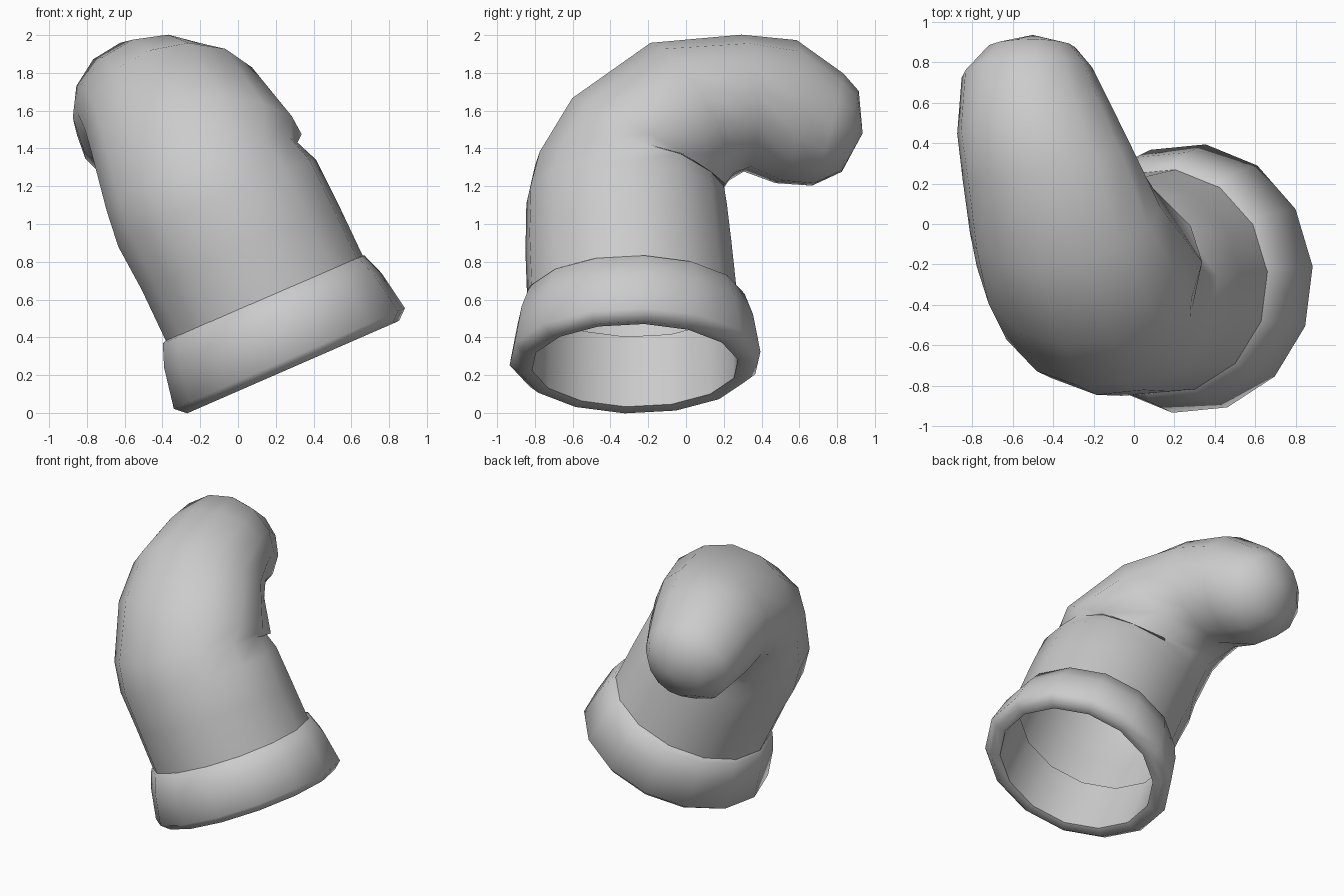
import bpy, bmesh, math
from mathutils import Vector

if "Cube" in bpy.data.objects:
    bpy.data.objects.remove(bpy.data.objects["Cube"])

SIDES = 14


def sweep(name, rings, cap_tip=None, angle=50, roll=0.0, phase=0.2):
    """Skin a tube through rings of (centre, direction, side radius, other radius)."""
    bm = bmesh.new()
    loops = []
    for c, d, ru, rv in rings:
        t = Vector(d).normalized()
        u = Vector((1, 0, roll))
        u = (u - t * u.dot(t)).normalized()
        v = t.cross(u)
        loop = []
        for i in range(SIDES):
            a = 2 * math.pi * (i + phase) / SIDES
            loop.append(bm.verts.new(Vector(c) + u * ru * math.cos(a) + v * rv * math.sin(a)))
        loops.append(loop)
    for a, b in zip(loops, loops[1:]):
        for i in range(SIDES):
            j = (i + 1) % SIDES
            bm.faces.new((a[i], a[j], b[j], b[i]))
    if cap_tip:
        tip = bm.verts.new(cap_tip)
        for i in range(SIDES):
            bm.faces.new((loops[-1][i], loops[-1][(i + 1) % SIDES], tip))
    bmesh.ops.recalc_face_normals(bm, faces=bm.faces)
    mesh = bpy.data.meshes.new(name)
    bm.to_mesh(mesh)
    bm.free()
    ob = bpy.data.objects.new(name, mesh)
    bpy.context.collection.objects.link(ob)
    bpy.ops.object.select_all(action='DESELECT')
    bpy.context.view_layer.objects.active = ob
    ob.select_set(True)
    bpy.ops.object.shade_smooth_by_angle(angle=math.radians(angle))
    return ob


# Collar: thick flared rim around the open lower end, (radius, height along axis)
axis = Vector((-0.4, 0, 0.917))
base = Vector((0.28, -0.27, 0.27))
profile = [(0.54, 0.38), (0.55, -0.02), (0.615, -0.03), (0.67, 0.02),
           (0.63, 0.24), (0.585, 0.36), (0.54, 0.38)]
sweep("collar", [(base + axis * h, axis, r, r) for r, h in profile], angle=60)

# Pipe body: straight neck, pinched crease, bend and tapering closed end
body = [
    ((0.14, -0.285, 0.605), axis, 0.57, 0.56),
    ((0.01, -0.305, 0.88), axis, 0.57, 0.55),
    ((-0.11, -0.315, 1.11), (-0.40, 0.05, 0.9), 0.575, 0.535),
    ((-0.19, -0.30, 1.25), (-0.34, 0.15, 0.90), 0.54, 0.51),
    ((-0.22, -0.20, 1.43), (-0.08, 0.48, 0.86), 0.56, 0.475),
    ((-0.34, 0.02, 1.595), (-0.20, 0.80, 0.50), 0.485, 0.42),
    ((-0.43, 0.30, 1.64), (-0.20, 0.97, 0.05), 0.43, 0.36),
    ((-0.50, 0.53, 1.595), (-0.20, 0.96, -0.12), 0.385, 0.385),
    ((-0.53, 0.75, 1.50), (-0.05, 0.92, -0.25), 0.325, 0.31),
    ((-0.51, 0.87, 1.49), (-0.0, 0.95, -0.20), 0.22, 0.22),
]
sweep("pipe_body", body, cap_tip=(-0.50, 0.935, 1.48), angle=70, roll=0.2)
